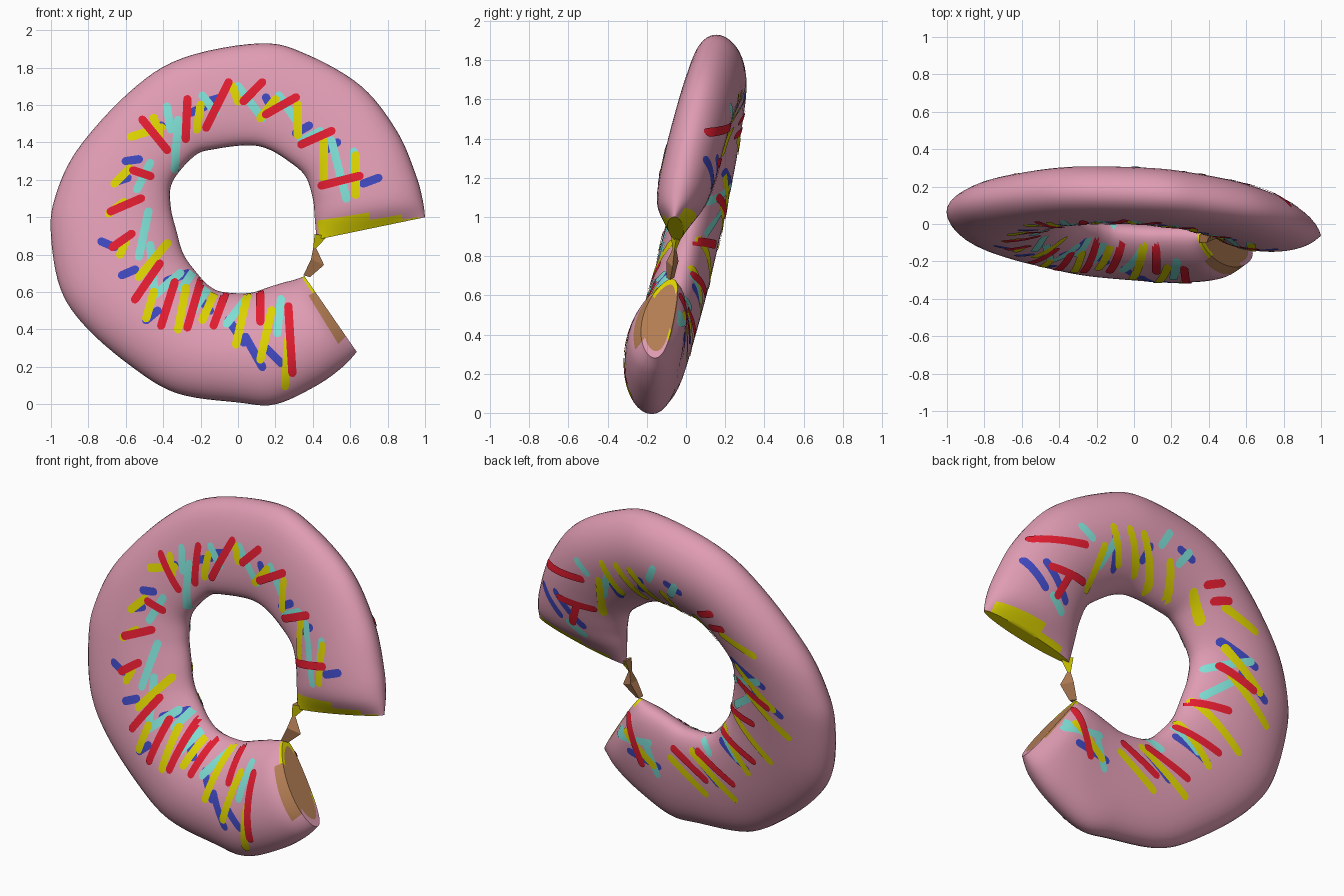
import bpy, bmesh, math
from mathutils import Vector
from mathutils.bvhtree import BVHTree


def material(name, rgb):
    m = bpy.data.materials.new(name)
    m.diffuse_color = (*rgb, 1)
    return m


PINK = material("pink icing", (0.74, 0.33, 0.45))
BROWN = material("brown dough", (0.46, 0.21, 0.09))
YELLOW = material("yellow", (0.72, 0.65, 0.0))
RED = material("red", (0.76, 0.012, 0.03))
CYAN = material("cyan", (0.21, 0.73, 0.66))
BLUE = material("blue", (0.05, 0.065, 0.52))


def add_object(name, bm, mats, smooth=True):
    me = bpy.data.meshes.new(name)
    bm.to_mesh(me)
    bm.free()
    ob = bpy.data.objects.new(name, me)
    bpy.context.collection.objects.link(ob)
    for m in mats:
        me.materials.append(m)
    if smooth:
        bpy.ops.object.select_all(action='DESELECT')
        ob.select_set(True)
        bpy.context.view_layer.objects.active = ob
        bpy.ops.object.shade_smooth_by_angle(angle=math.radians(45))
    return ob


def lean(x, z):
    """y of the ring's tilted middle plane"""
    return -0.065 * x + 0.17 * (z - 0.97)


# Ring sections: outer x, z, inner x, z, half thickness
SECTIONS = [
    (1.0, 1.0, 0.42, 0.88, 0.04), (0.988, 1.09, 0.41, 1.0, 0.115),
    (0.95, 1.23, 0.40, 1.1, 0.14), (0.85, 1.46, 0.36, 1.22, 0.145),
    (0.66, 1.7, 0.27, 1.3, 0.145), (0.37, 1.87, 0.16, 1.365, 0.145),
    (0.12, 1.93, 0.05, 1.385, 0.145), (-0.3, 1.85, -0.12, 1.365, 0.145),
    (-0.58, 1.67, -0.23, 1.33, 0.145), (-0.86, 1.36, -0.35, 1.19, 0.145),
    (-0.98, 1.1, -0.36, 1.06, 0.145), (-1.0, 0.9, -0.33, 0.93, 0.145),
    (-0.95, 0.62, -0.29, 0.8, 0.145), (-0.82, 0.42, -0.21, 0.69, 0.145),
    (-0.58, 0.21, -0.15, 0.63, 0.145), (-0.33, 0.06, -0.08, 0.6, 0.145),
    (0.0, 0.01, 0.06, 0.595, 0.145), (0.2, 0.0, 0.16, 0.625, 0.145),
    (0.42, 0.1, 0.24, 0.65, 0.145), (0.56, 0.2, 0.3, 0.665, 0.13),
    (0.635, 0.28, 0.355, 0.685, 0.08)]
STEPS, AROUND = 6, 40


def spline(rows, steps):
    """Catmull-Rom through rows of numbers"""
    p = [rows[0]] + rows + [rows[-1]]
    out = []
    for i in range(1, len(p) - 2):
        for k in range(steps):
            t = k / steps
            out.append([0.5 * (2 * b + (c - a) * t + (2 * a - 5 * b + 4 * c - d) * t * t
                               + (3 * b - a - 3 * c + d) * t ** 3)
                        for a, b, c, d in zip(*p[i - 1:i + 3])])
    return out + [list(rows[-1])]


def section_point(mid, rad, th, a):
    """Point on a tube section; the fuller side is at the back on top, at the front below"""
    bulge = 0.055 * (mid.z - 0.97) * math.sin(a) ** 2
    return mid + rad * math.cos(a) + Vector((0, th * math.sin(a) * (1 + 0.05 * math.cos(a)) + bulge, 0))


def yellow_depth(j):
    """How far the yellow filling reaches up from the upper bite"""
    for lo, hi, depth in ((3, 11, 4), (11, 15, 2), (22, 30, 5), (30, 34, 3), (34, 37, 1)):
        if lo <= j < hi:
            return depth
    return 0


# Bitten ring body
bm = bmesh.new()
rings = []
for ox, oz, ix, iz, th in spline(SECTIONS, STEPS):
    outer = Vector((ox, lean(ox, oz), oz))
    inner = Vector((ix, lean(ix, iz), iz))
    mid, rad = (outer + inner) / 2, (outer - inner) / 2
    rings.append([bm.verts.new(section_point(mid, rad, th, 2 * math.pi * j / AROUND))
                  for j in range(AROUND)])
last = len(rings) - 2
for i in range(last + 1):
    for j in range(AROUND):
        k = (j + 1) % AROUND
        f = bm.faces.new((rings[i][j], rings[i][k], rings[i + 1][k], rings[i + 1][j]))
        # yellow filling at the upper bite, brown dough at the lower one
        if i < yellow_depth(j):
            f.material_index = 2
        elif i > last - 4 and 26 <= j <= 33 or i > last - 1 and 7 <= j <= 14:
            f.material_index = 1
        elif i > last - 2 and 16 <= j <= 25:
            f.material_index = 2

# Bite faces: rim band and middle
for ring, core in ((rings[0], 2), (rings[-1], 1)):
    c = sum((v.co for v in ring), Vector()) / AROUND
    c += (ring[20].co - c) * 0.08
    small = [bm.verts.new(c + (v.co - c) * 0.84) for v in ring]
    for j in range(AROUND):
        k = (j + 1) % AROUND
        f = bm.faces.new((ring[j], ring[k], small[k], small[j]))
        if core == 2 or 15 <= j <= 25 or j in (6, 7):
            f.material_index = 2
        elif 26 <= j <= 33 or 8 <= j <= 14:
            f.material_index = 1
    bm.faces.new(small).material_index = core
bmesh.ops.recalc_face_normals(bm, faces=bm.faces)
surface = BVHTree.FromBMesh(bm)
add_object("bitten_ring", bm, [PINK, BROWN, YELLOW])

# Thin crumb bridging the bite at the hole
bm = bmesh.new()
rows = []
for x0, x1, z0, z1, h in ((0.41, 0.48, 0.91, 0.9, 0.03), (0.402, 0.418, 0.835, 0.835, 0.01),
                          (0.39, 0.46, 0.775, 0.745, 0.03), (0.35, 0.385, 0.69, 0.68, 0.02)):
    y = lean(x0, z0) - 0.01
    rows.append([bm.verts.new(p) for p in ((x0, y - h, z0), (x1, y, z1), (x0, y + h, z0))])
for n, (a, b) in enumerate(zip(rows, rows[1:])):
    for j in range(3):
        f = bm.faces.new((a[j], a[(j + 1) % 3], b[(j + 1) % 3], b[j]))
        f.material_index = 1 if n == 0 and j < 2 else 0
bm.faces.new(rows[0])
bm.faces.new(rows[-1])
bmesh.ops.recalc_face_normals(bm, faces=bm.faces)
add_object("crumb_bridge", bm, [BROWN, YELLOW], smooth=False)


def sprinkles(name, mat, lift, side, segs, w=0.022):
    """Thin rounded strips laid on the icing; side -1 is front, 1 is back"""
    bm = bmesh.new()
    for x0, z0, x1, z1 in segs:
        a, b = Vector((x0, 0, z0)), Vector((x1, 0, z1))
        if side > 0:  # back ones sit slightly wider
            a, b = (Vector((1.03 * p.x + 0.009 * p.z, 0, p.z + 0.01)) for p in (a, b))
        length = (b - a).length
        d = (b - a) / length
        across = Vector((-d.z, 0, d.x))
        n = max(3, int(length / 0.02))
        stations = [-w, -0.85 * w, -0.5 * w] + [length * i / n for i in range(n + 1)] \
            + [length + w * q for q in (0.5, 0.85, 1)]
        prev = None
        for s in stations:
            over = max(-s, s - length, 0)
            half = max(0.003, math.sqrt(max(0, w * w - over * over)))
            row = []
            for q in (-1, -0.5, 0, 0.5, 1):
                p = a + d * s + across * half * q
                hit, nor, _, _ = surface.ray_cast(Vector((p.x, 2 * side, p.z)), Vector((0, -side, 0)))
                ok = hit and abs(nor.y) > 0.2
                row.append((bm.verts.new(hit + nor * lift), nor) if ok else None)
            if prev:
                for j in range(4):
                    quad = [prev[j], prev[j + 1], row[j + 1], row[j]]
                    if all(quad):
                        f = bm.faces.new([v for v, _ in quad])
                        f.normal_update()
                        if f.normal.dot(quad[0][1]) < 0:
                            f.normal_flip()
            prev = row
    bmesh.ops.delete(bm, geom=[v for v in bm.verts if not v.link_faces], context='VERTS')
    add_object(name, bm, [mat])


# Front sprinkles: x, z of both ends
sprinkles("front_red_sprinkles", RED, 0.006, -1, [
    (-.51, 1.52, -.38, 1.36), (-.27, 1.63, -.28, 1.42), (-.05, 1.72, -.17, 1.48), (.13, 1.72, .03, 1.62),
    (.31, 1.64, .15, 1.55), (.5, 1.46, .34, 1.39), (.65, 1.22, .45, 1.17), (-.56, 1.25, -.47, 1.22),
    (-.52, 1.1, -.68, 1.03), (-.57, .91, -.67, .84), (-.42, .75, -.55, .56), (-.34, .65, -.41, .42),
    (-.2, .66, -.27, .41), (-.06, .61, -.13, .42), (.12, .59, .12, .44), (.27, .52, .29, .17)])
sprinkles("front_yellow_sprinkles", YELLOW, 0.0047, -1, [
    (-.57, 1.43, -.41, 1.48), (-.2, 1.6, -.22, 1.47), (-.03, 1.7, 0, 1.62), (.12, 1.53, .2, 1.63),
    (.32, 1.6, .32, 1.44), (.46, 1.43, .46, 1.21), (.63, 1.33, .63, 1.12), (-.58, 1.26, -.66, 1.18),
    (-.69, 1.02, -.61, 1.08), (-.63, .8, -.6, .87), (-.38, .86, -.53, .68), (-.45, .6, -.49, .46),
    (-.28, .62, -.32, .4), (-.11, .63, -.19, .45), (.05, .58, -.01, .32), (.18, .5, .12, .24),
    (.27, .35, .25, .1), (-.45, 1.53, -.42, 1.44)])
sprinkles("front_cyan_sprinkles", CYAN, 0.0034, -1, [
    (-.38, 1.59, -.36, 1.47), (-.32, 1.52, -.34, 1.26), (-.19, 1.65, -.12, 1.56), (0, 1.7, .13, 1.53),
    (.22, 1.65, .31, 1.52), (.5, 1.41, .58, 1.1), (-.47, 1.29, -.54, 1.15), (-.48, 1.03, -.53, .79),
    (-.47, .85, -.45, .63), (-.31, .7, -.45, .58), (-.14, .65, -.24, .5), (.05, .57, -.06, .43),
    (.23, .56, .21, .38), (.34, 1.41, .44, 1.46), (.62, 1.35, .62, 1.25), (-.22, .74, -.3, .62)])
sprinkles("front_blue_sprinkles", BLUE, 0.002, -1, [
    (-.6, 1.3, -.53, 1.31), (-.65, 1.19, -.59, 1.21), (-.25, 1.56, -.18, 1.59), (-.16, 1.62, -.09, 1.64),
    (.15, 1.64, .18, 1.58), (.38, 1.49, .31, 1.45), (.53, 1.4, .47, 1.36), (.67, 1.18, .75, 1.21),
    (-.73, .87, -.66, .84), (-.62, .69, -.55, .72), (-.49, .45, -.43, .5), (-.27, .7, -.38, .66),
    (-.05, .45, .03, .33), (.04, .36, .13, .2), (.15, .3, .23, .22), (-.2, .56, -.15, .5),
    (-.47, 1.46, -.41, 1.49)])

# Back sprinkles
sprinkles("back_red_sprinkles", RED, 0.006, 1, [
    (.78, 1.42, .5, 1.45), (.68, 1.27, .47, 1.26), (-.29, 1.48, -.37, 1.51), (-.35, 1.41, -.43, 1.43),
    (-.46, 1.09, -.66, 1.0), (-.32, .865, -.53, .85), (-.27, .69, -.5, .6), (-.09, .51, -.33, .4),
    (.07, .48, -.14, .36), (.375, .58, .285, .33), (.62, 1.13, .57, 1.25)])
sprinkles("back_yellow_sprinkles", YELLOW, 0.0047, 1, [
    (.38, 1.48, .425, 1.24), (.34, 1.6, .26, 1.43), (.24, 1.62, .13, 1.43), (.15, 1.62, .01, 1.4),
    (-.045, 1.53, -.15, 1.31), (-.23, 1.43, -.32, 1.31), (-.42, 1.39, -.62, 1.32), (-.47, 1.19, -.7, 1.0),
    (-.52, 1.05, -.77, .84), (-.35, .87, -.62, .64), (-.28, .72, -.45, .51), (-.05, .5, -.33, .3),
    (.09, .42, -.13, .27), (.38, .49, .21, .34)])
sprinkles("back_cyan_sprinkles", CYAN, 0.0034, 1, [
    (.525, 1.55, .46, 1.5), (.645, 1.12, .57, 1.06), (.31, 1.55, .38, 1.38), (-.01, 1.68, .03, 1.6),
    (-.145, 1.61, -.1, 1.54), (-.4, 1.07, -.62, 1.15), (-.4, .91, -.54, 1.02), (-.22, .73, -.38, .57),
    (-.04, .64, -.17, .53), (.53, .54, .35, .45), (.44, .45, .23, .47), (.25, .46, .19, .29)])
sprinkles("back_blue_sprinkles", BLUE, 0.002, 1, [
    (.32, 1.55, .28, 1.4), (.82, 1.28, .7, 1.15), (.71, 1.29, .56, 1.12), (.095, 1.57, .115, 1.5),
    (-.09, 1.61, -.17, 1.58), (-.44, 1.22, -.65, 1.13), (-.58, 1.08, -.74, .97), (-.26, .63, -.44, .53),
    (-.055, .5, -.22, .36), (.36, .38, .18, .34)])
